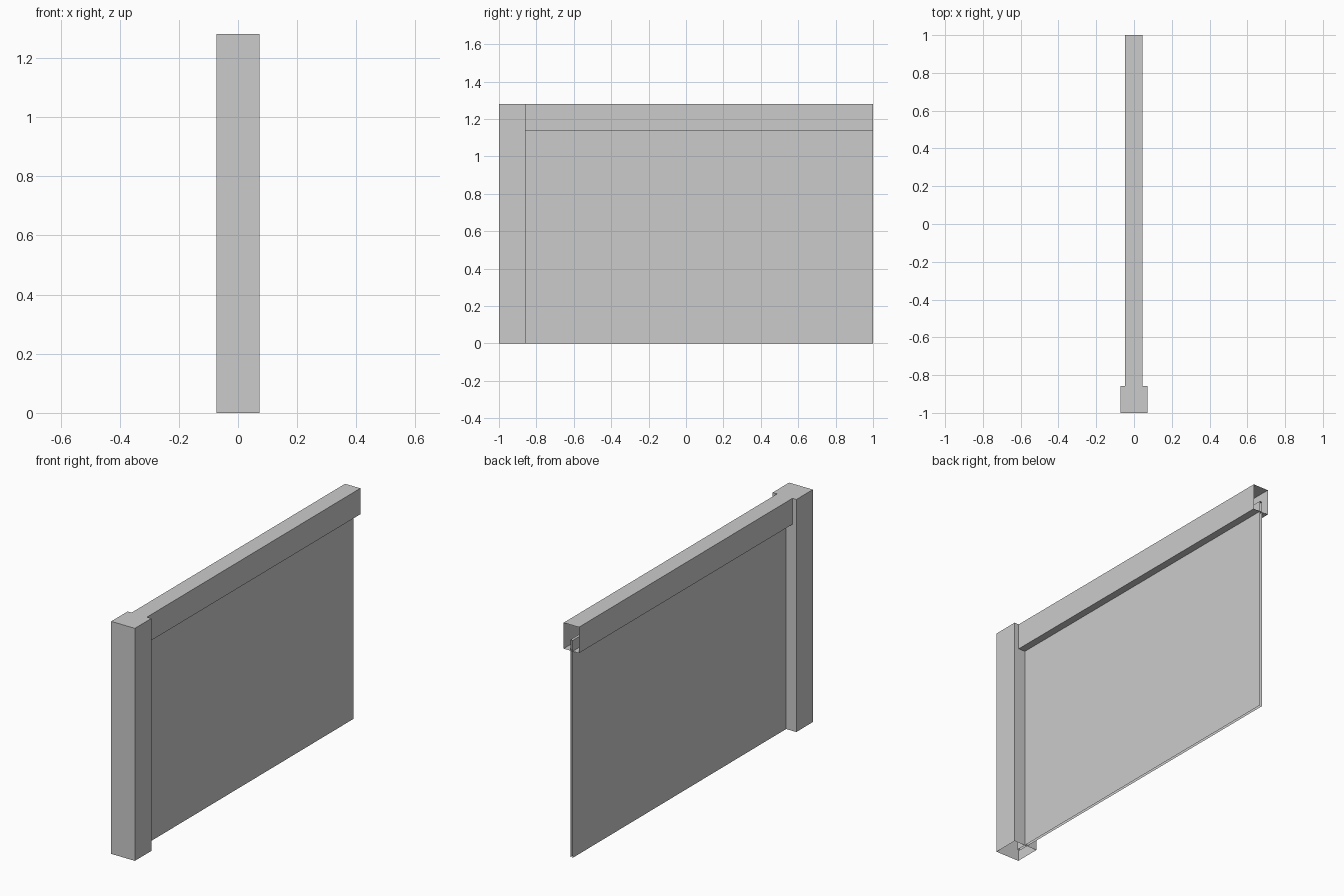
import bpy
import bmesh
from mathutils import Vector

cube = bpy.data.objects.get("Cube")
if cube:
    bpy.data.objects.remove(cube, do_unlink=True)

grey = bpy.data.materials.new("plain grey")
grey.use_nodes = True
COLOUR = (0.6, 0.6, 0.6, 1)
grey.diffuse_color = COLOUR
grey.node_tree.nodes["Principled BSDF"].inputs["Base Color"].default_value = COLOUR


def box_shell(name, low, high, open_sides):
    """Box between two corners, without the faces that point along open_sides."""
    low, high = Vector(low), Vector(high)
    bm = bmesh.new()
    bmesh.ops.create_cube(bm, size=1)
    bm.normal_update()
    missing = [f for f in bm.faces
               if any(f.normal.dot(Vector(side)) > 0.9 for side in open_sides)]
    bmesh.ops.delete(bm, geom=missing, context="FACES")
    bmesh.ops.scale(bm, vec=high - low, verts=bm.verts)
    bmesh.ops.translate(bm, vec=(low + high) / 2, verts=bm.verts)
    mesh = bpy.data.meshes.new(name)
    bm.to_mesh(mesh)
    bm.free()
    mesh.materials.append(grey)
    obj = bpy.data.objects.new(name, mesh)
    bpy.context.collection.objects.link(obj)
    return obj


FRONT, BACK, DOWN = (0, -1, 0), (0, 1, 0), (0, 0, -1)
TOP = 1.28
JOINT_Y = -0.857
RAIL_BOTTOM = 1.137
INSET = 0.06   # how far the panel slots into post and rail

# Upright post, open underneath
box_shell("post", (-0.072, -1, 0), (0.072, JOINT_Y, TOP), [DOWN])

# Top rail, open at both ends
box_shell("top_rail", (-0.048, JOINT_Y, RAIL_BOTTOM), (0.045, 1, TOP), [FRONT, BACK])

# Thin hollow panel, open at its free end and underneath
box_shell("panel", (-0.010, JOINT_Y - INSET, 0), (0.004, 1, RAIL_BOTTOM + INSET), [BACK, DOWN])
